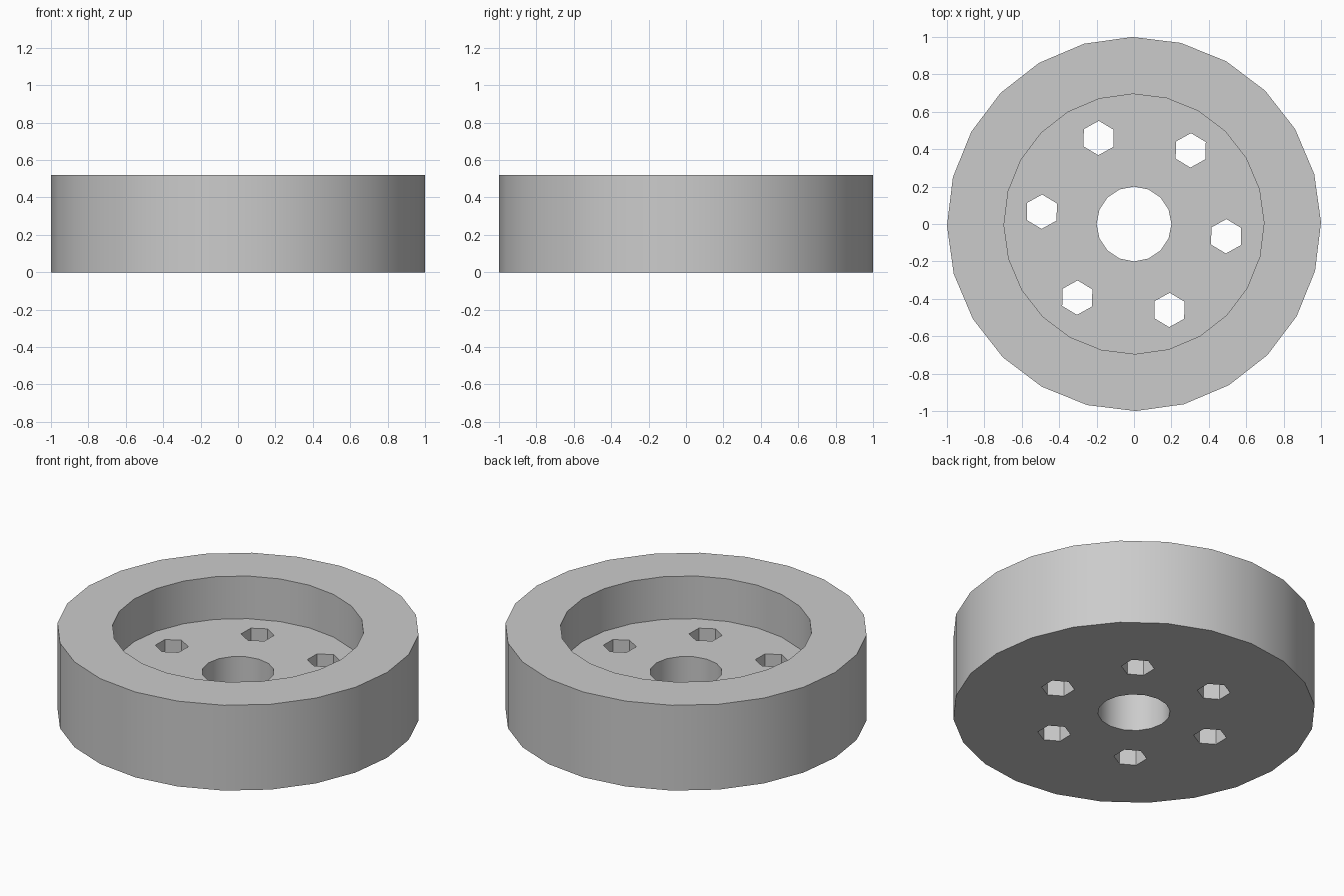
import bpy
import bmesh
from math import radians, cos, sin
from mathutils import Matrix, Vector

cube = bpy.data.objects.get("Cube")
if cube:
    bpy.data.objects.remove(cube, do_unlink=True)

HEIGHT = 0.52
FLOOR = 0.26
TURN = radians(0.5)


def prism(name, sides, radius, z0, z1, centres=((0, 0),), turn=0.0):
    """Upright prisms, one at each centre, in a single object."""
    bm = bmesh.new()
    for x, y in centres:
        place = Matrix.Translation(Vector((x, y, (z0 + z1) / 2))) @ Matrix.Rotation(turn, 4, "Z")
        bmesh.ops.create_cone(bm, cap_ends=True, segments=sides, radius1=radius,
                              radius2=radius, depth=z1 - z0, matrix=place)
    mesh = bpy.data.meshes.new(name)
    bm.to_mesh(mesh)
    bm.free()
    obj = bpy.data.objects.new(name, mesh)
    bpy.context.collection.objects.link(obj)
    return obj


# Solid wheel body
wheel = prism("wheel_hub", 24, 1.0, 0, HEIGHT, turn=TURN)

# Recess, centre bore and ring of six hexagonal bolt holes
angles = [radians(60 * i - 7.6) for i in range(6)]
bolts = [(0.497 * cos(a), 0.497 * sin(a)) for a in angles]
cutters = [
    prism("recess_cutter", 24, 0.695, FLOOR, 1, turn=TURN),
    prism("bore_cutter", 16, 0.2, -1, 1),
    prism("bolt_hole_cutter", 6, 0.092, -1, 1, bolts, radians(-1)),
]
bpy.context.view_layer.objects.active = wheel
wheel.select_set(True)
for cutter in cutters:
    cutter.hide_render = True
    cut = wheel.modifiers.new(cutter.name, "BOOLEAN")
    cut.operation = "DIFFERENCE"
    cut.solver = "EXACT"
    cut.object = cutter
    bpy.ops.object.modifier_apply(modifier=cut.name)
    bpy.data.objects.remove(cutter, do_unlink=True)

# Plain grey finish
grey = bpy.data.materials.new("plain_grey")
grey.use_nodes = True
colour = (0.6, 0.6, 0.6, 1)
grey.diffuse_color = colour
grey.node_tree.nodes["Principled BSDF"].inputs["Base Color"].default_value = colour
wheel.data.materials.clear()
wheel.data.materials.append(grey)

# Round walls smooth, rims and hexagons crisp
bpy.ops.object.shade_smooth_by_angle(angle=radians(30))
